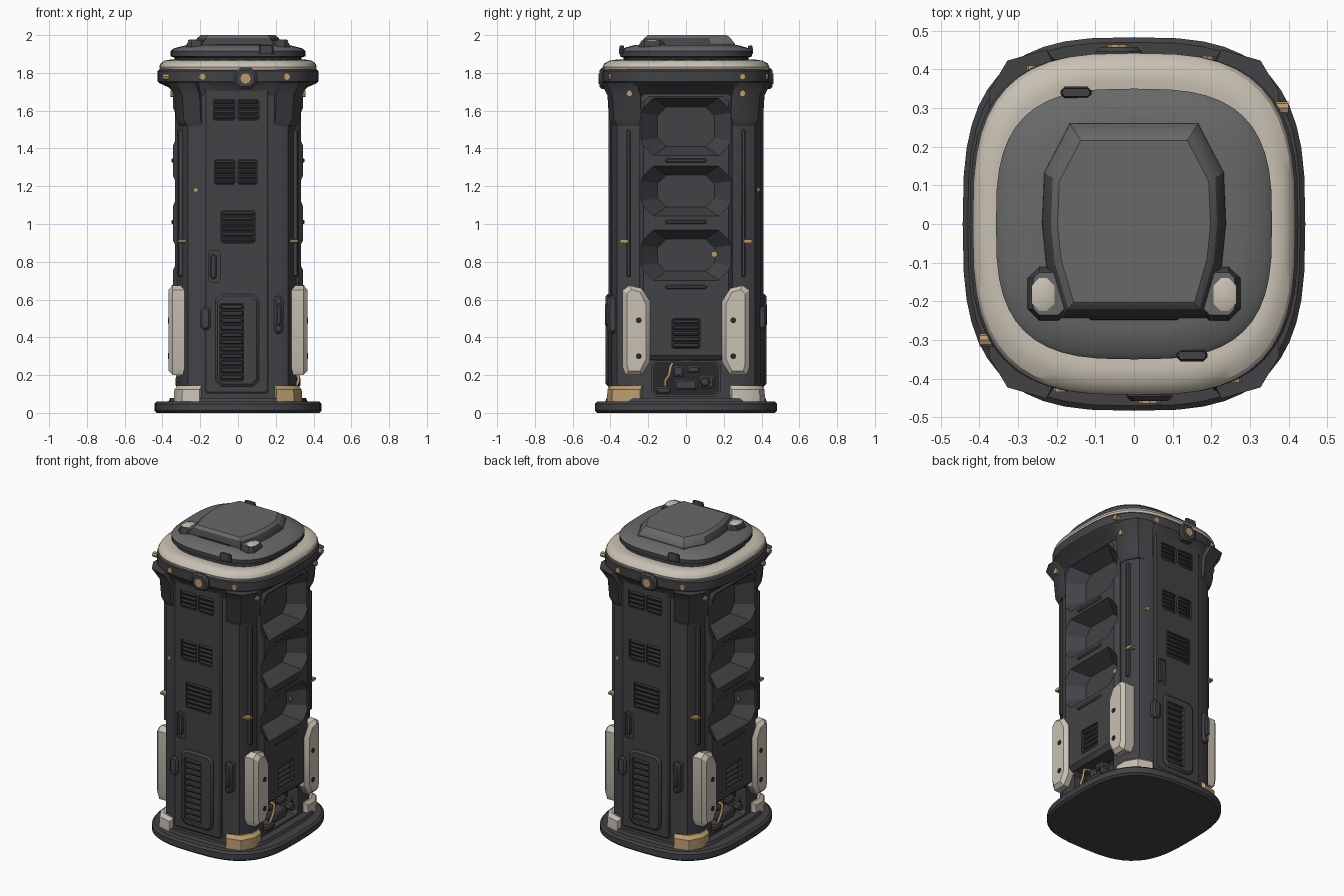
import bpy, bmesh, math
from mathutils import Vector

if "Cube" in bpy.data.objects:
    bpy.data.objects.remove(bpy.data.objects["Cube"])


def material(name, r, g, b):
    m = bpy.data.materials.new(name)
    m.use_nodes = True
    m.diffuse_color = (r, g, b, 1)
    m.node_tree.nodes["Principled BSDF"].inputs["Base Color"].default_value = (r, g, b, 1)
    return m


BODY = material("charcoal metal", .055, .055, .062)
DARK = material("black recess", .022, .022, .025)
LID = material("mid grey lid", .14, .14, .143)
CREAM = material("cream paint", .58, .53, .45)
TAN = material("worn tan", .48, .33, .16)


# ---------- helpers ----------
def make(name, solids, mat, twin=False):
    """Build one object from lofted solids; twin adds a copy turned half way round z."""
    bm = bmesh.new()
    for turn in ((1, -1) if twin else (1,)):
        for rings in solids:
            vs = [[bm.verts.new((x * turn, y * turn, z)) for x, y, z in r] for r in rings]
            n = len(vs[0])
            for a, b in zip(vs, vs[1:]):
                for i in range(n):
                    j = (i + 1) % n
                    bm.faces.new((a[i], a[j], b[j], b[i]))
            bm.faces.new(vs[0])
            bm.faces.new(vs[-1])
    bmesh.ops.recalc_face_normals(bm, faces=bm.faces)
    me = bpy.data.meshes.new(name)
    bm.to_mesh(me)
    bm.free()
    me.materials.append(mat)
    me.shade_smooth()
    me.set_sharp_from_angle(angle=math.radians(32))
    ob = bpy.data.objects.new(name, me)
    bpy.context.scene.collection.objects.link(ob)
    return ob


def oval(rx, ry, z, p=3, n=48):
    """Rounded square ring."""
    f = lambda t: math.copysign(abs(t) ** (2 / p), t)
    return [(rx * f(math.cos(a)), ry * f(math.sin(a)), z)
            for a in (math.tau * i / n for i in range(n))]


def octo(u0, u1, z0, z1, c):
    """Rectangle with cut corners."""
    return [(u0 + c, z0), (u1 - c, z0), (u1, z0 + c), (u1, z1 - c),
            (u1 - c, z1), (u0 + c, z1), (u0, z1 - c), (u0, z0 + c)]


def disc(u, z, r):
    return [(u + r * math.cos(i * math.pi / 4), z + r * math.sin(i * math.pi / 4)) for i in range(8)]


def slab(wall, outline, d0, d1, bevel=0.0):
    """Solid standing out from the front or side wall, from depth d0 to d1."""
    us, zs = zip(*outline)
    cu, cz = (min(us) + max(us)) / 2, (min(zs) + max(zs)) / 2
    hu, hz = (max(us) - min(us)) / 2, (max(zs) - min(zs)) / 2
    small = [(cu + (u - cu) * (1 - bevel / hu), cz + (z - cz) * (1 - bevel / hz)) for u, z in outline]
    steps = [(outline, d0), (outline, d1 - bevel), (small, d1)] if bevel else [(outline, d0), (outline, d1)]
    place = (lambda u, z, d: (u, -d, z)) if wall == "front" else (lambda u, z, d: (d, u, z))
    return [[place(u, z, d) for u, z in o] for o, d in steps]


def cut(ob, cutters):
    for c in cutters:
        m = ob.modifiers.new("cut", "BOOLEAN")
        m.operation, m.solver, m.object = "DIFFERENCE", "EXACT", c
    dg = bpy.context.evaluated_depsgraph_get()
    me = bpy.data.meshes.new_from_object(ob.evaluated_get(dg))
    ob.modifiers.clear()
    ob.data = me
    me.shade_smooth()
    me.set_sharp_from_angle(angle=math.radians(32))


def mirrored(solid, sx, sy):
    return [[(x * sx, y * sy, z) for x, y, z in r] for r in solid]


# ---------- base ----------
make("base_plate", [[oval(.43, .47, 0), oval(.443, .483, .012), oval(.443, .483, .048), oval(.43, .47, .06)]], BODY)
make("base_lip", [[oval(.37, .43, .055, 4), oval(.36, .42, .078, 4)]], BODY)

# ---------- body and its side panels ----------
corner = [(.19, .395), (.265, .365), (.31, .29)]
outline = ([(x, y) for x, y in corner] + [(x, -y) for x, y in corner[::-1]]
           + [(-x, -y) for x, y in corner] + [(-x, y) for x, y in corner[::-1]])
body = make("body", [[[(x, y, z) for x, y in outline] for z in (.06, 1.75)]], BODY)
side_panels = make("side_panels", [slab("side", octo(-.25, .25, .28, 1.70, .03), .28, .345, .025)], BODY, True)

# windows flare outward through the panel and into the body
windows = []
for z0, z1 in ((.72, .95), (1.06, 1.29), (1.38, 1.65)):
    inner = octo(-.15, .15, z0 + .03, z1 - .03, .045)
    outer = octo(-.275, .275, z0 - .03, z1 + .03, .085)
    windows.append([[(.245, u, z) for u, z in inner], [(.37, u, z) for u, z in outer]])
window_cutter = make("window_cutter", windows, BODY, True)
bay_cutter = make("bay_cutter", [slab("side", octo(-.18, .18, .09, .275, .02), .23, .5)], BODY, True)
cut(body, [window_cutter, bay_cutter])

# ---------- vents: wall, u0, u1, z0, z1, slats ----------
vents = [("front", -.13, -.015, 1.55, 1.66, 4), ("front", .0, .11, 1.55, 1.66, 4),
         ("front", -.125, -.015, 1.21, 1.34, 5), ("front", .0, .10, 1.21, 1.34, 5),
         ("front", -.09, .09, .90, 1.07, 6), ("front", -.095, .03, .17, .58, 11),
         ("side", -.075, .075, .34, .50, 5)]
holes, floors, slats = [], [], []
for wall, u0, u1, z0, z1, n in vents:
    floor, top = (.396, .41) if wall == "front" else (.311, .343)
    if n == 11:
        top = .424
    holes.append(slab(wall, octo(u0, u1, z0, z1, .008), floor - .05, .5))
    floors.append(slab(wall, octo(u0, u1, z0, z1, .008), floor - .004, floor + .002))
    step = (z1 - z0) / n
    for i in range(n):
        z = z0 + step * (i + .2)
        slats.append(slab(wall, octo(u0 + .005, u1 - .005, z, z + step * .62, .004), floor - .002, top, .006))
vent_cutter = make("vent_cutter", holes, BODY, True)
cut(side_panels, [window_cutter, vent_cutter])

front_panels = make("front_panels", [slab("front", octo(-.18, .165, .10, 1.74, .012), .37, .41, .01)], BODY, True)
lower_panels = make("lower_panels", [slab("front", octo(-.12, .11, .14, .63, .03), .38, .425, .012)], BODY, True)
slot_cutter = make("slot_cutter", [slab("front", octo(-.155, -.095, .69, .86, .01), .398, .5)], BODY, True)
cut(front_panels, [vent_cutter, slot_cutter])
cut(lower_panels, [vent_cutter])
make("vent_floors", floors, DARK, True)
make("vent_slats", slats, BODY, True)
for c in (window_cutter, bay_cutter, vent_cutter, slot_cutter):
    bpy.data.objects.remove(c)

# handles, latches and raised strips
make("slot_grips", [slab("front", octo(-.145, -.115, .71, .84, .008), .39, .41, .006)], BODY, True)
make("front_handles", [slab("front", octo(.19, .24, .42, .62, .015), .34, .415, .012),
                       slab("front", octo(.20, .23, .46, .58, .01), .40, .43, .008),
                       slab("front", octo(-.20, -.145, .44, .56, .015), .36, .425, .01)], BODY, True)
make("corner_strips", [slab("side", octo(s * .305 - .012, s * .305 + .012, .72, 1.5, .008), .28, .318, .006)
                       for s in (-1, 1)], BODY, True)
make("window_latches", [slab("side", octo(-.11, .11, z, z + .022, .008), .33, .352, .005)
                        for z in (.655, 1.0, 1.325)], BODY, True)

# ---------- machinery bays ----------
make("bay_backs", [slab("side", octo(-.175, .175, .095, .27, .02), .225, .236)], DARK, True)
make("bay_machinery", [slab("side", octo(u - w, u + w, z0, z1, .008), .23, d, .01)
                       for u, w, z0, z1, d in ((0, .06, .12, .18, .32), (.11, .04, .13, .2, .30), (-.04, .03, .19, .25, .29),
                                               (.04, .035, .21, .25, .31), (-.12, .04, .10, .14, .33))]
     + [slab("side", disc(.10, .165, .028), .28, .33, .008)], BODY, True)
for s, label in ((1, "left"), (-1, "right")):
    cu = bpy.data.curves.new(label + "_bay_pipe", "CURVE")
    cu.dimensions, cu.bevel_depth, cu.bevel_resolution = "3D", .008, 2
    sp = cu.splines.new("POLY")
    path = [(.25, -.07, .26), (.32, -.08, .25), (.32, -.09, .2), (.32, -.11, .17), (.30, -.11, .12)]
    sp.points.add(len(path) - 1)
    for p, (x, y, z) in zip(sp.points, path):
        p.co = (x * s, y * s, z, 1)
    cu.materials.append(TAN)
    bpy.context.scene.collection.objects.link(bpy.data.objects.new(cu.name, cu))

# ---------- corner guards, feet and brackets ----------
guard = [(.19, .27), (.235, .20), (.32, .20), (.335, .24), (.335, .65), (.30, .675), (.235, .66), (.19, .59)]
pads = [slab("side", [(s * u, z) for u, z in guard], .275, .368, .022) for s in (-1, 1)]
make("corner_guards", pads, CREAM, True)
make("guard_bolts", [slab("side", disc(s * .25, z, .016), .36, .371) for s in (-1, 1) for z in (.30, .49)], DARK, True)


def corner_piece(levels):
    """Wedge wrapping one corner; each level is height and outward growth."""
    base = [(.13, .25), (.19, .395), (.275, .37), (.315, .30), (.315, .23), (.24, .2)]
    return [[(x * (1 + g) if i else x, y * (1 + g * .75) if i else y, z) for i, (x, y) in enumerate(base)]
            for z, g in levels]


foot = corner_piece([(.06, .08), (.125, .07), (.145, .01)])
make("tan_feet", [mirrored(foot, 1, -1)], TAN, True)
make("cream_feet", [foot], CREAM, True)
bracket = corner_piece([(1.52, -.01), (1.56, .045), (1.68, .07), (1.75, .19)])
make("collar_brackets", [mirrored(bracket, 1, s) for s in (-1, 1)], BODY, True)

# ---------- collar and rolled ring ----------
make("collar", [[oval(.325, .40, 1.68, 5), oval(.37, .42, 1.725, 4), oval(.415, .435, 1.745),
                 oval(.425, .442, 1.755), oval(.425, .442, 1.81), oval(.41, .43, 1.825)]], BODY)
make("cream_ring", [[oval(.412, .437, 1.815), oval(.417, .442, 1.832), oval(.41, .432, 1.85),
                     oval(.39, .405, 1.865), oval(.36, .37, 1.87), oval(.33, .33, 1.86)]], CREAM)
make("collar_clasps", [slab("front", octo(-.02, .10, 1.715, 1.825, .03), .40, .458, .012)], BODY, True)
make("clasp_buttons", [slab("front", disc(.04, 1.77, .028), .44, .464)], TAN, True)

# tan bolts and tabs
bolts = [slab("front", disc(u, 1.78, .018), .36, d) for u, d in ((-.19, .435), (.26, .41))]
bolts += [slab("side", disc(u, z, .017), .27, d)
          for u, z, d in ((-.30, 1.69, .358), (.30, 1.69, .358), (.30, 1.78, .40), (.15, .84, .275))]
bolts += [slab("side", octo(s * .325 - .025, s * .325 + .025, .90, .918, .004), .26, .318) for s in (-1, 1)]
bolts.append(slab("front", disc(-.225, 1.18, .013), .36, .392))
make("tan_bolts", bolts, TAN, True)

# ---------- lid ----------
lid = make("lid", [[oval(.335, .33, 1.85), oval(.335, .33, 1.88), oval(.357, .35, 1.888), oval(.357, .35, 1.915),
                    oval(.34, .335, 1.93), oval(.27, .27, 1.948)]], BODY)
plan = [(.17, -.22), (.205, -.1), (.215, .0), (.21, .12), (.15, .235)]
plan += [(-x, y) for x, y in plan[::-1]]
cap = make("lid_cap", [[[(x * k, y * k, z) for x, y in plan]
                        for z, k in ((1.93, 1.12), (1.955, 1.1), (1.985, 1.0), (2.0, .92))]], BODY)


def block(x0, x1, y0, y1, z0, z1, c):
    low = octo(x0, x1, y0, y1, c)
    high = octo(x0 + c / 2, x1 - c / 2, y0 + c / 2, y1 - c / 2, c / 2)
    return [[(x, y, z0) for x, y in low], [(x, y, (z0 + z1) / 2) for x, y in low], [(x, y, z1) for x, y in high]]


tabs = make("lid_tabs", [block(a, a + .11, -.25, -.11, 1.92, 1.972, .03) for a in (-.275, .165)], BODY)
make("tab_plates", [block(a, a + .06, -.225, -.14, 1.969, 1.977, .02) for a in (-.265, .205)], CREAM)
make("lid_front_slot", [block(-.12, .12, -.25, -.225, 1.93, 1.953, .008)], DARK)
make("lid_clips", [block(-.19, -.11, .325, .355, 1.90, 1.945, .01), block(.11, .19, -.355, -.325, 1.90, 1.945, .01)], BODY)
for ob in (lid, cap, tabs):
    ob.data.materials.append(LID)
    for f in ob.data.polygons:
        f.material_index = int(f.normal.z > .6)
